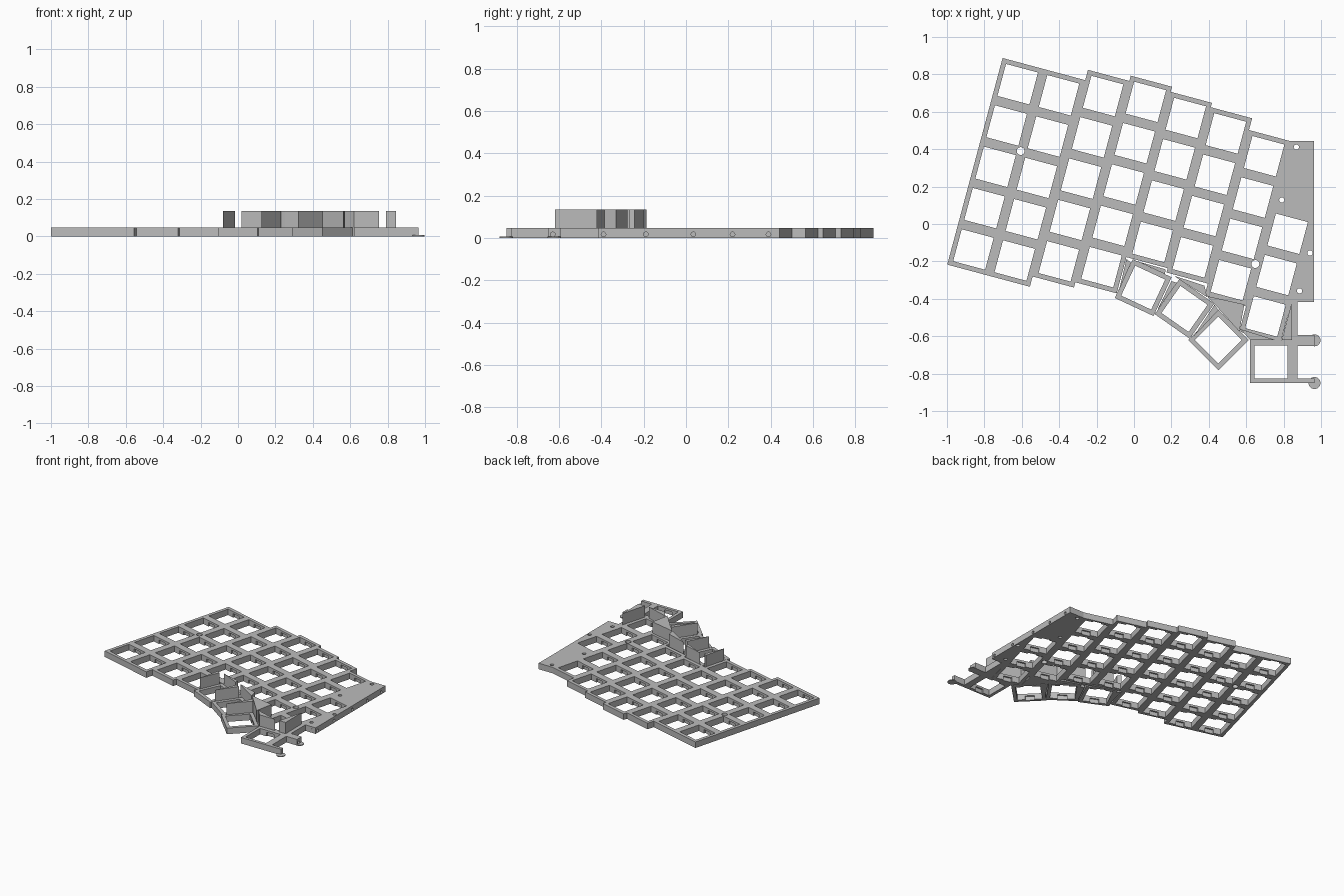
import bpy, bmesh, math
from mathutils import Matrix, Vector

cube = bpy.data.objects.get("Cube")
if cube:
    bpy.data.objects.remove(cube, do_unlink=True)

grey = bpy.data.materials.new("plain_grey")
grey.use_nodes = True
grey.diffuse_color = (0.5, 0.5, 0.5, 1)
grey.node_tree.nodes["Principled BSDF"].inputs["Base Color"].default_value = (0.5, 0.5, 0.5, 1)

PITCH, HOLE = 0.2287, 0.177      # key spacing and switch opening
SPLIT, TOP, WALL = 0.031, 0.047, 0.135
TILT = math.radians(-15)


def place(points, angle, cx=0, cy=0):
    m = Matrix.Rotation(angle, 2)
    return [m @ Vector(p) + Vector((cx, cy)) for p in points]


def rect(w, h):
    return [(-w / 2, -h / 2), (w / 2, -h / 2), (w / 2, h / 2), (-w / 2, h / 2)]


def circle(cx, cy, r, n=20):
    return [(cx + r * math.cos(math.tau * i / n), cy + r * math.sin(math.tau * i / n)) for i in range(n)]


def opening(notched):
    """Square switch opening, with clip notches front and back when notched."""
    if not notched:
        return rect(HOLE, HOLE)
    h, n = HOLE / 2, 0.033
    d = h + 0.012
    half = [(-h, -h), (-n, -h), (-n, -d), (n, -d), (n, -h), (h, -h)]
    return half + [(-x, -y) for x, y in half]


def extrude(name, loops, z0, z1):
    """Fill an outline with holes and give it thickness."""
    bm = bmesh.new()
    edges = []
    for loop in loops:
        vs = [bm.verts.new((p[0], p[1], z0)) for p in loop]
        edges += [bm.edges.new((a, b)) for a, b in zip(vs, vs[1:] + vs[:1])]
    bmesh.ops.triangle_fill(bm, edges=edges, use_beauty=True, normal=(0, 0, 1))
    ext = bmesh.ops.extrude_face_region(bm, geom=bm.faces[:])
    bmesh.ops.translate(bm, vec=(0, 0, z1 - z0),
                        verts=[g for g in ext["geom"] if isinstance(g, bmesh.types.BMVert)])
    bmesh.ops.recalc_face_normals(bm, faces=bm.faces[:])
    me = bpy.data.meshes.new(name)
    bm.to_mesh(me)
    bm.free()
    me.materials.append(grey)
    ob = bpy.data.objects.new(name, me)
    bpy.context.collection.objects.link(ob)
    return ob


def layered(name, outline, keys, extra=()):
    """Slab with plain openings above and notched openings below.
    keys holds (x, y, angle) for each opening."""
    parts = []
    for suffix, notched, z0, z1 in (("_base", True, 0, SPLIT), ("_face", False, SPLIT, TOP)):
        holes = [place(opening(notched), a, x, y) for x, y, a in keys]
        parts.append(extrude(name + suffix, [outline] + holes + list(extra), z0, z1))
    return parts


def drill(ob, x, ys):
    """Blind screw holes in the right-hand side."""
    bm = bmesh.new()
    for y in ys:
        m = Matrix.Translation((x, y, 0.017)) @ Matrix.Rotation(math.pi / 2, 4, 'Y')
        bmesh.ops.create_cone(bm, cap_ends=True, segments=16, radius1=0.011,
                              radius2=0.011, depth=0.044, matrix=m)
    me = bpy.data.meshes.new("screw_cutter")
    bm.to_mesh(me)
    bm.free()
    cutter = bpy.data.objects.new("screw_cutter", me)
    cutter.hide_render = True
    bpy.context.collection.objects.link(cutter)
    mod = ob.modifiers.new("screws", 'BOOLEAN')
    mod.operation, mod.solver, mod.object = 'DIFFERENCE', 'EXACT', cutter
    deps = bpy.context.evaluated_depsgraph_get()
    done = bpy.data.meshes.new_from_object(ob.evaluated_get(deps))
    ob.modifiers.clear()
    ob.data = done
    bpy.data.objects.remove(cutter, do_unlink=True)


# Main plate: staggered key columns in a tilted frame
stagger = [0, 0, 0.057, 0.086, 0.058, 0.034, -0.031, -0.399]
rows = [5, 5, 5, 5, 4, 4, 4, 3]
half = PITCH / 2
upper, lower, centres = [], [], []
for i, (s, n) in enumerate(zip(stagger, rows)):
    u, v = -0.794 + i * PITCH, 0.561 + s
    bottom = v - (n - 0.5) * PITCH
    centres += [(u, v - r * PITCH) for r in range(n)]
    if i < 7:
        upper += [(u - half, v + half), (u + half, v + half)]
    lower += [(u - half, bottom), (u + half, bottom)]


def tidy(points):
    """Drop repeated corners between columns of equal height."""
    keep = []
    for p in points:
        if not keep or (Vector(p) - Vector(keep[-1])).length > 1e-4:
            keep.append(p)
    return keep


side = 0.962
outline = (place(tidy(upper), TILT) + [(side, 0.443), (side, -0.417), (0.842, -0.417)]
           + place(tidy(lower[::-1]), TILT))
keys = [(p.x, p.y, TILT) for p in place(centres, TILT)]
mounts = [circle(-0.606, 0.39, 0.021), circle(0.649, -0.214, 0.021)]
mounts += [circle(x, y, 0.014) for x, y in
           ((0.868, 0.411), (0.79, 0.128), (0.941, -0.155), (0.885, -0.358))]
plate_base, plate_face = layered("key_plate", outline, keys, mounts)
drill(plate_base, side, [0.39, 0.22, 0.035, -0.19, -0.39])

# Fanned thumb key frames
for i, (x, y, deg) in enumerate(((0.049, -0.34, -25), (0.27, -0.454, -35), (0.451, -0.62, -45))):
    a = math.radians(deg)
    layered(f"thumb_frame_{i + 1}", place(rect(PITCH, PITCH), a, x, y), [(x, y, a)])

# Outer thumb frame with its connecting arms
arm = [(0.62, -0.62), (0.823, -0.62), (0.823, -0.417), (0.873, -0.417), (0.873, -0.593),
       (0.965, -0.593), (0.965, -0.652), (0.873, -0.652), (0.873, -0.825), (0.965, -0.825),
       (0.965, -0.85), (0.62, -0.85)]
arm_base, arm_face = layered("outer_thumb_frame", arm, [(0.733, -0.7375, 0)])
drill(arm_base, 0.965, [-0.63])

# Thin round print feet at the arm tips
for i, y in enumerate((-0.622, -0.85)):
    extrude(f"print_foot_{i + 1}", [circle(0.965, y, 0.032, 24)], 0, 0.006)

# Tall wedges joining the thumb frames to the plate
wedges = {
    "first_side": [(-0.04, -0.187), (-0.08, -0.355), (-0.016, -0.207)],
    "first_back": [(0.02, -0.2), (0.165, -0.268), (0.17, -0.243)],
    "first_gap": [(0.23, -0.315), (0.2, -0.305), (0.125, -0.46)],
    "second_back": [(0.215, -0.277), (0.25, -0.302), (0.39, -0.39), (0.377, -0.33)],
    "second_gap": [(0.43, -0.432), (0.32, -0.6), (0.452, -0.46)],
    "third_back": [(0.388, -0.385), (0.455, -0.455), (0.563, -0.575), (0.59, -0.43)],
    "outer_back": [(0.57, -0.562), (0.62, -0.62), (0.755, -0.62)],
    "outer_side": [(0.843, -0.42), (0.79, -0.62), (0.845, -0.62)],
}
for name, shape in wedges.items():
    extrude(name + "_wedge", [shape], 0, WALL)
